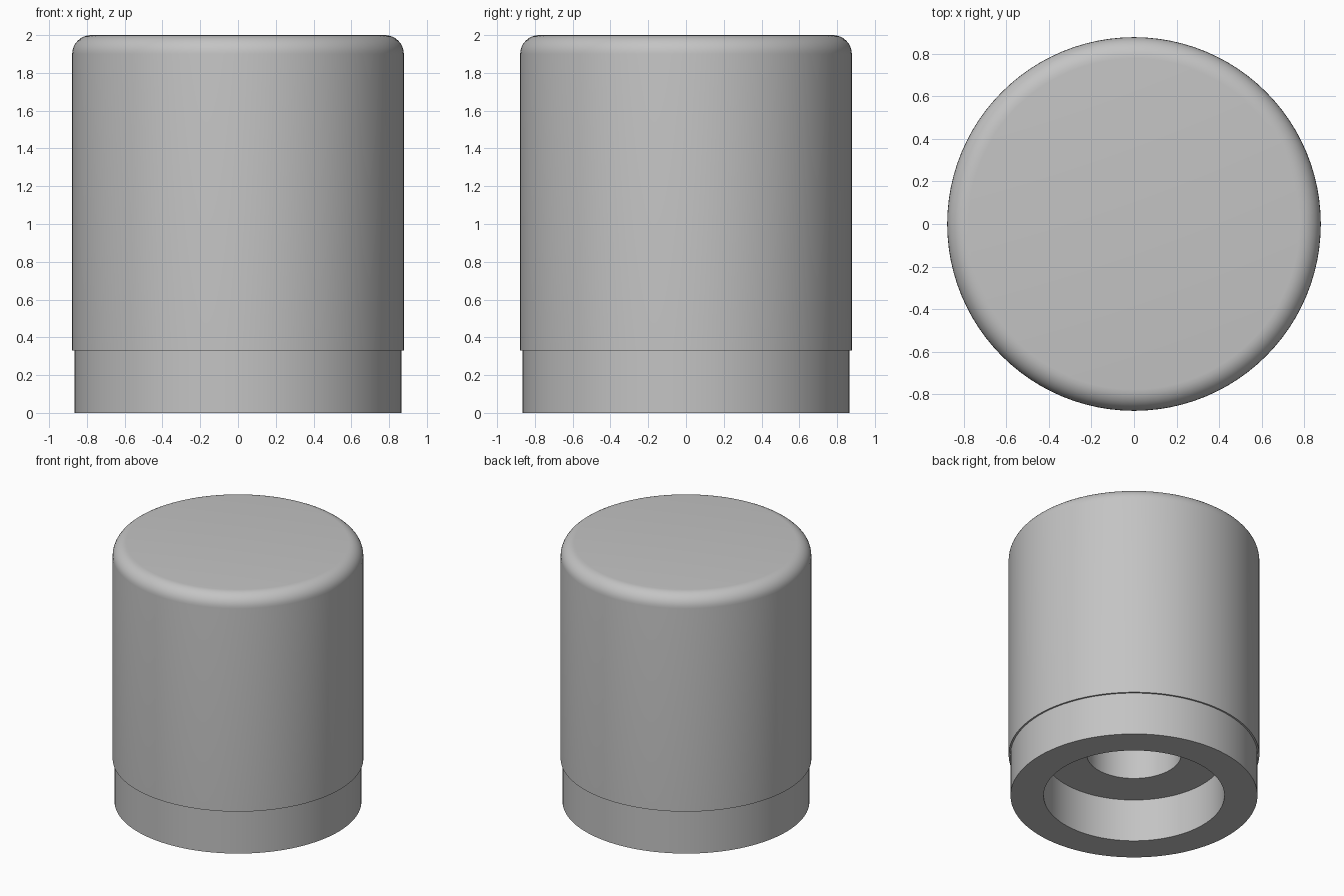
import bpy, bmesh, math

SEGMENTS = 96
CAP_R, BASE_R, RECESS_R, BORE_R = 0.878, 0.865, 0.633, 0.33
STEP_Z, BORE_TOP, TOP_Z, FILLET = 0.33, 1.33, 2.0, 0.1

old = bpy.data.objects.get("Cube")
if old:
    bpy.data.objects.remove(old, do_unlink=True)


def make_material(name, colour):
    mat = bpy.data.materials.new(name)
    mat.use_nodes = True
    mat.diffuse_color = colour
    mat.node_tree.nodes["Principled BSDF"].inputs["Base Color"].default_value = colour
    return mat


def lathe(name, profile, mat):
    """Spin a (radius, height) profile about z, from axis to axis."""
    bm = bmesh.new()
    verts = [bm.verts.new((r, 0, z)) for r, z in profile]
    edges = [bm.edges.new(pair) for pair in zip(verts, verts[1:])]
    bmesh.ops.spin(bm, geom=verts + edges, cent=(0, 0, 0), axis=(0, 0, 1),
                   angle=math.tau, steps=SEGMENTS, use_merge=True)
    bmesh.ops.remove_doubles(bm, verts=bm.verts, dist=0.0001)
    bmesh.ops.recalc_face_normals(bm, faces=bm.faces)
    mesh = bpy.data.meshes.new(name)
    bm.to_mesh(mesh)
    bm.free()
    mesh.materials.append(mat)
    obj = bpy.data.objects.new(name, mesh)
    bpy.context.collection.objects.link(obj)
    bpy.ops.object.select_all(action="DESELECT")
    obj.select_set(True)
    bpy.context.view_layer.objects.active = obj
    bpy.ops.object.shade_smooth_by_angle(angle=math.radians(30))
    return obj


grey = make_material("plain grey", (0.55, 0.55, 0.55, 1))

# Underside: blind bore, wide recess, then the base ring and its small step
profile = [(0, BORE_TOP), (BORE_R, BORE_TOP), (BORE_R, STEP_Z),
           (RECESS_R, STEP_Z), (RECESS_R, 0), (BASE_R, 0),
           (BASE_R, STEP_Z), (CAP_R, STEP_Z)]

# Rounded top rim
for i in range(9):
    a = math.pi / 2 * i / 8
    profile.append((CAP_R - FILLET + FILLET * math.cos(a),
                    TOP_Z - FILLET + FILLET * math.sin(a)))
profile.append((0, TOP_Z))

lathe("knob_body", profile, grey)
